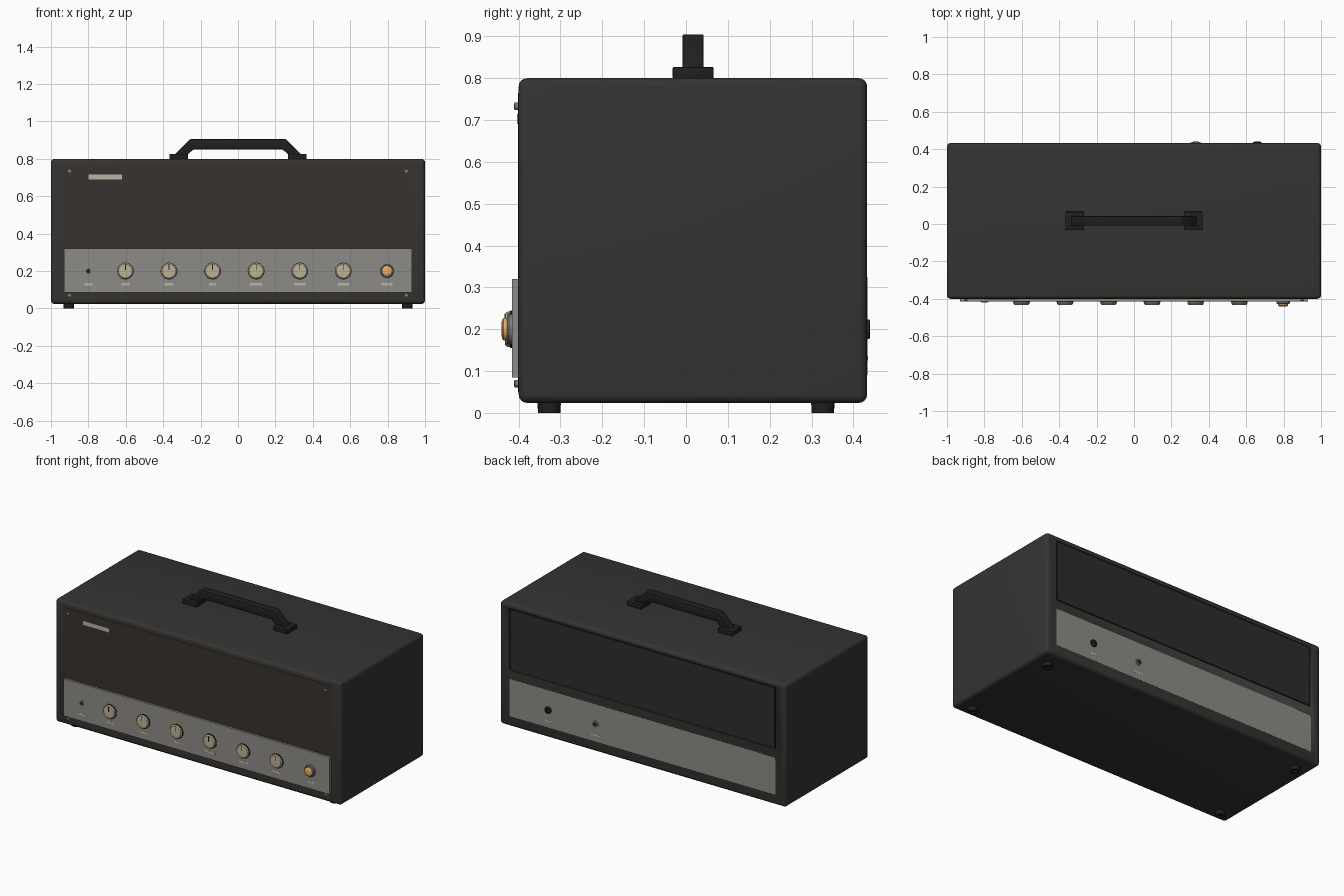
import bpy, bmesh, math
from mathutils import Matrix

if "Cube" in bpy.data.objects:
    bpy.data.objects.remove(bpy.data.objects["Cube"])


def material(name, r, g, b):
    m = bpy.data.materials.new(name)
    m.diffuse_color = (r, g, b, 1)
    m.use_nodes = True
    m.node_tree.nodes["Principled BSDF"].inputs["Base Color"].default_value = m.diffuse_color
    return m


COVER = material("cover_vinyl", 0.035, 0.034, 0.032)
CLOTH = material("grille_cloth", 0.038, 0.032, 0.029)
REAR = material("rear_board", 0.026, 0.026, 0.027)
BLACK = material("black_rubber", 0.014, 0.014, 0.014)
PLATE = material("plate_metal", 0.27, 0.26, 0.24)
LABEL = material("label", 0.50, 0.46, 0.38)
CREAM = material("knob_cream", 0.52, 0.45, 0.30)
AMBER = material("amber_lens", 0.85, 0.42, 0.12)
STEEL = material("steel", 0.20, 0.20, 0.19)


def finish(bm, name, mat, bevel=0, segs=2):
    bmesh.ops.recalc_face_normals(bm, faces=bm.faces)
    me = bpy.data.meshes.new(name)
    bm.to_mesh(me)
    bm.free()
    ob = bpy.data.objects.new(name, me)
    bpy.context.collection.objects.link(ob)
    me.materials.append(mat)
    bpy.context.view_layer.objects.active = ob
    bpy.ops.object.select_all(action='DESELECT')
    ob.select_set(True)
    if bevel:
        md = ob.modifiers.new("bevel", 'BEVEL')
        md.width, md.segments = bevel, segs
        bpy.ops.object.modifier_apply(modifier=md.name)
    bpy.ops.object.shade_smooth_by_angle(angle=math.radians(35))
    return ob


def box(name, x, y, z, mat, bevel=0, segs=2):
    bm = bmesh.new()
    bmesh.ops.create_cube(bm, size=1)
    for v in bm.verts:
        v.co = [a[0] + (c + 0.5) * (a[1] - a[0]) for c, a in zip(v.co, (x, y, z))]
    return finish(bm, name, mat, bevel, segs)


def lathe(name, profile, loc, mat, axis='FRONT', n=32, flute=0):
    """Revolve (radius, depth) points; depth runs out of the front, back or bottom."""
    bm = bmesh.new()
    rings = []
    for r, d in profile:
        ring = []
        for i in range(n):
            a = 2 * math.pi * i / n
            k = r - (flute if i % 4 < 2 else 0)
            ring.append(bm.verts.new((k * math.cos(a), k * math.sin(a), d)))
        rings.append(ring)
    for p, q in zip(rings, rings[1:]):
        for i in range(n):
            j = (i + 1) % n
            bm.faces.new((p[i], p[j], q[j], q[i]))
    bm.faces.new(rings[0])
    bm.faces.new(rings[-1])
    angle = {'FRONT': 90, 'BACK': -90, 'DOWN': 180}[axis]
    bmesh.ops.transform(bm, verts=bm.verts,
                        matrix=Matrix.Translation(loc) @ Matrix.Rotation(math.radians(angle), 4, 'X'))
    return finish(bm, name, mat)


# Cabinet with a shallow recess for the rear board
body = box("cabinet", (-1, 1), (-0.40, 0.433), (0.024, 0.80), COVER, 0.02, 4)
cutter = box("recess_cutter", (-0.93, 0.93), (0.425, 0.5), (0.38, 0.77), COVER)
cutter.hide_render = True
cut = body.modifiers.new("recess", 'BOOLEAN')
cut.object, cut.solver = cutter, 'EXACT'
bpy.context.view_layer.objects.active = body
bpy.ops.object.modifier_apply(modifier="recess")
bpy.data.objects.remove(cutter)
box("rear_board", (-0.922, 0.922), (0.42, 0.431), (0.388, 0.762), REAR)
box("rear_plate", (-0.93, 0.93), (0.42, 0.4335), (0.09, 0.325), PLATE)

# Front cloth, control plate and badge
box("front_cloth", (-0.93, 0.93), (-0.402, -0.39), (0.05, 0.765), CLOTH)
box("control_plate", (-0.93, 0.93), (-0.4155, -0.40), (0.085, 0.32), PLATE)
box("badge", (-0.80, -0.62), (-0.404, -0.40), (0.69, 0.715), LABEL)

# Corner screws
for x in (-0.9, 0.9):
    for z in (0.07, 0.733):
        lathe("screw", [(0.009, 0), (0.009, 0.008), (0.006, 0.010)], (x, -0.401, z), STEEL, n=12)

# Knobs with dark skirts and pointers
knob_x = [-0.602 + 0.233 * i for i in range(6)]
for i, x in enumerate(knob_x):
    lathe("knob_skirt", [(0.045, 0), (0.045, 0.004), (0.042, 0.006)], (x, -0.415, 0.2), BLACK)
    lathe("knob", [(0.043, 0), (0.043, 0.011), (0.038, 0.017), (0.034, 0.0175)],
          (x, -0.415, 0.2), CREAM, n=64, flute=0.002)
    box("knob_pointer", (x - 0.002, x + 0.002), (-0.4335, -0.43), (0.205, 0.236), BLACK)

# Indicator lamp
lathe("lamp_bezel", [(0.036, 0), (0.036, 0.008), (0.032, 0.013)], (0.797, -0.415, 0.2), STEEL)
lathe("lamp_lens", [(0.027, 0), (0.027, 0.021), (0.022, 0.025), (0.012, 0.026)], (0.797, -0.415, 0.2), AMBER)

# Input jack
lathe("input_jack", [(0.016, 0), (0.016, 0.004), (0.010, 0.005), (0.009, 0.001)],
      (-0.8, -0.415, 0.2), STEEL, n=24)
lathe("input_jack_hole", [(0.009, 0), (0.009, 0.002)], (-0.8, -0.415, 0.2), BLACK, n=24)

# Small label bars under the controls
for x, w in zip([-0.8] + knob_x + [0.797], (0.044, 0.044, 0.05, 0.036, 0.07, 0.06, 0.06, 0.06)):
    box("control_label", (x - w / 2, x + w / 2), (-0.4165, -0.41), (0.123, 0.135), LABEL)

# Rear sockets and labels
for x, r, mat, w in ((0.66, 0.023, BLACK, 0.04), (0.33, 0.021, STEEL, 0.06)):
    lathe("rear_socket", [(r, 0), (r, 0.006), (r * 0.65, 0.007), (r * 0.6, 0.002)],
          (x, 0.433, 0.2), mat, 'BACK', 24)
    lathe("rear_socket_hole", [(r * 0.6, 0), (r * 0.6, 0.003)], (x, 0.433, 0.2), BLACK, 'BACK', 24)
    box("rear_label", (x - w / 2, x + w / 2), (0.43, 0.4345), (0.125, 0.136), LABEL)

# Rubber feet with a recessed centre
for x in (-0.905, 0.905):
    for y in (-0.327, 0.327):
        lathe("foot", [(0.028, 0), (0.027, 0.03), (0.012, 0.03), (0.011, 0.02)],
              (x, y, 0.03), BLACK, 'DOWN', 24)

# Carrying handle: mirrored profile extruded through its width
half = [(0.34, 0.822), (0.255, 0.905)]
inner = [(0.238, 0.85), (0.272, 0.822)]
outline = half + [(-x, z) for x, z in half[::-1]] + [(-x, z) for x, z in inner[::-1]] + inner
bm = bmesh.new()
face = bm.faces.new([bm.verts.new((x, -0.008, z)) for x, z in outline])
ext = bmesh.ops.extrude_face_region(bm, geom=[face])
bmesh.ops.translate(bm, verts=[v for v in ext["geom"] if isinstance(v, bmesh.types.BMVert)], vec=(0, 0.05, 0))
finish(bm, "handle_grip", BLACK, 0.004, 2)
for s in (-1, 1):
    box("handle_bracket", sorted((s * 0.267, s * 0.367)), (-0.032, 0.066), (0.798, 0.827), BLACK, 0.004)
